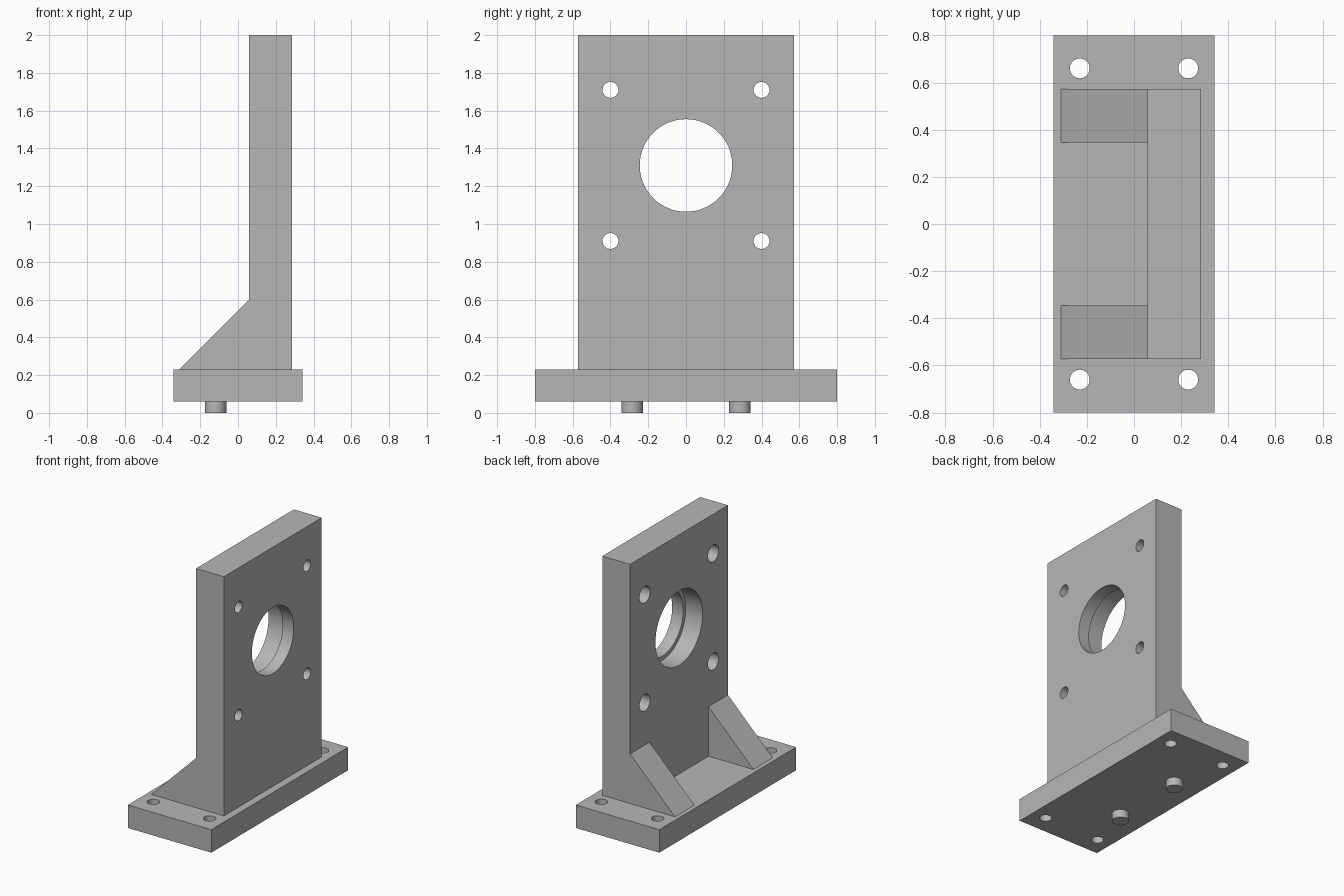
import bpy
import bmesh
from math import radians
from mathutils import Matrix, Vector

cube = bpy.data.objects.get("Cube")
if cube:
    bpy.data.objects.remove(cube, do_unlink=True)

# Single plain metal colour
METAL = (0.47, 0.47, 0.47, 1.0)
metal = bpy.data.materials.new("grey_metal")
metal.use_nodes = True
metal.diffuse_color = METAL
metal.node_tree.nodes["Principled BSDF"].inputs["Base Color"].default_value = METAL

# Shared dimensions
BASE_BOTTOM, BASE_TOP, TOP = 0.06, 0.23, 2.0
FACE_BACK, FACE_FRONT = 0.057, 0.285
HALF_WIDTH, GUSSET_INNER = 0.572, 0.345
GUSSET_TOE, GUSSET_TOP = -0.31, 0.597
BORE_Z = 1.31


def add_object(name, bm):
    bmesh.ops.recalc_face_normals(bm, faces=bm.faces)
    mesh = bpy.data.meshes.new(name)
    bm.to_mesh(mesh)
    bm.free()
    mesh.materials.append(metal)
    obj = bpy.data.objects.new(name, mesh)
    bpy.context.collection.objects.link(obj)
    return obj


def extrude_y(name, profile, y0, y1):
    """Extrude an (x, z) outline along y."""
    bm = bmesh.new()
    face = bm.faces.new([bm.verts.new((x, y0, z)) for x, z in profile])
    out = bmesh.ops.extrude_face_region(bm, geom=[face])
    verts = [v for v in out["geom"] if isinstance(v, bmesh.types.BMVert)]
    bmesh.ops.translate(bm, verts=verts, vec=(0, y1 - y0, 0))
    return add_object(name, bm)


def box(name, x0, x1, y0, y1, z0, z1):
    return extrude_y(name, [(x0, z0), (x1, z0), (x1, z1), (x0, z1)], y0, y1)


def cylinder(name, start, end, radius):
    """Round bar between two points."""
    start, end = Vector(start), Vector(end)
    axis = end - start
    turn = Vector((0, 0, 1)).rotation_difference(axis).to_matrix().to_4x4()
    bm = bmesh.new()
    bmesh.ops.create_cone(bm, cap_ends=True, segments=64, radius1=radius,
                          radius2=radius, depth=axis.length,
                          matrix=Matrix.Translation((start + end) / 2) @ turn)
    return add_object(name, bm)


def cut(target, cutter):
    """Subtract the cutter and discard it."""
    cutter.hide_render = True
    mod = target.modifiers.new("cut", "BOOLEAN")
    mod.operation = "DIFFERENCE"
    mod.solver = "EXACT"
    mod.object = cutter
    bpy.context.view_layer.objects.active = target
    bpy.ops.object.modifier_apply(modifier=mod.name)
    bpy.data.objects.remove(cutter, do_unlink=True)


def shade(obj):
    bpy.ops.object.select_all(action="DESELECT")
    obj.select_set(True)
    bpy.context.view_layer.objects.active = obj
    bpy.ops.object.shade_smooth_by_angle(angle=radians(30))


# Base plate with four corner bolt holes
base = box("base_plate", -0.342, 0.342, -0.8, 0.8, BASE_BOTTOM, BASE_TOP)
for x in (-0.23, 0.23):
    for y in (-0.66, 0.66):
        cut(base, cylinder("bolt_cutter", (x, y, 0), (x, y, 0.4), 0.042))
shade(base)

# Upright plate and its gussets share one outline, hollowed between the gussets
upright = extrude_y("upright_plate", [
    (GUSSET_TOE, BASE_TOP), (FACE_FRONT, BASE_TOP), (FACE_FRONT, TOP),
    (FACE_BACK, TOP), (FACE_BACK, GUSSET_TOP)], -HALF_WIDTH, HALF_WIDTH)
cut(upright, box("gap_cutter", -0.5, FACE_BACK, -GUSSET_INNER, GUSSET_INNER, 0.1, 0.9))


def stepped_hole(y, z, radius, wide_radius, wide_depth):
    """Through hole with a wider recess on the gusset side."""
    cut(upright, cylinder("hole_cutter", (-0.2, y, z), (0.5, y, z), radius))
    cut(upright, cylinder("recess_cutter", (-0.2, y, z),
                          (FACE_BACK + wide_depth, y, z), wide_radius))


# Bearing bore and four screw holes
stepped_hole(0, BORE_Z, 0.245, 0.276, 0.138)
for y in (-0.4, 0.4):
    for z in (BORE_Z - 0.4, BORE_Z + 0.4):
        stepped_hole(y, z, 0.042, 0.062, 0.13)
shade(upright)

# Locating pins under the base
for side, y in (("right", -0.285), ("left", 0.285)):
    shade(cylinder("locating_pin_" + side, (-0.119, y, 0), (-0.119, y, BASE_BOTTOM + 0.02), 0.057))
